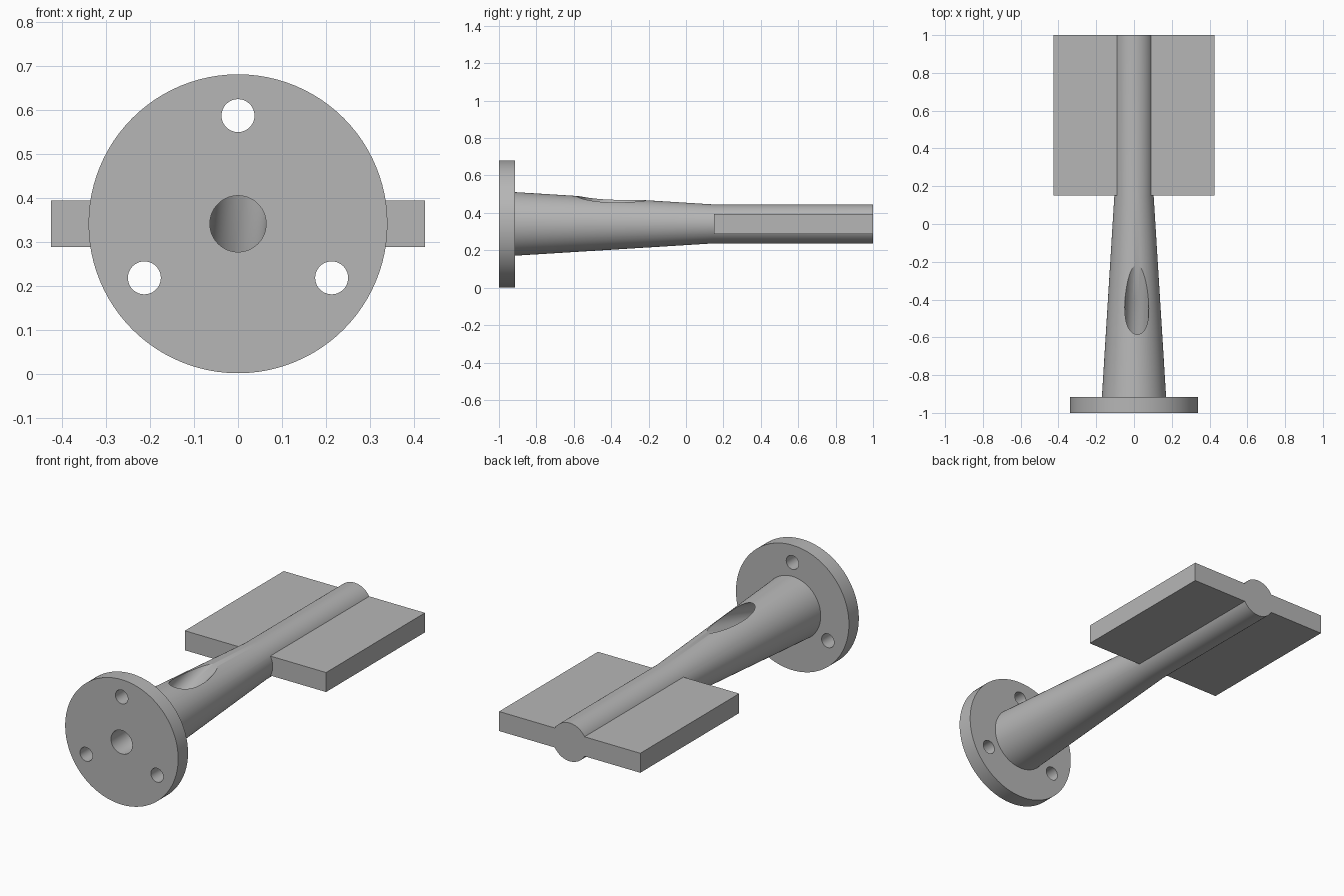
import bpy, bmesh, math

if "Cube" in bpy.data.objects:
    bpy.data.objects.remove(bpy.data.objects["Cube"])

AXIS_Z = 0.341
FLANGE_FRONT, FLANGE_BACK = -1.0, -0.915
BLADE_START, BACK_END = 0.15, 1.0
SHAFT_R = 0.104

metal = bpy.data.materials.new("plain grey metal")
metal.use_nodes = True
GREY = (0.47, 0.47, 0.47, 1)
metal.diffuse_color = GREY
metal.node_tree.nodes["Principled BSDF"].inputs["Base Color"].default_value = GREY


def finish(name, bm):
    bmesh.ops.recalc_face_normals(bm, faces=bm.faces)
    mesh = bpy.data.meshes.new(name)
    bm.to_mesh(mesh)
    bm.free()
    mesh.materials.append(metal)
    obj = bpy.data.objects.new(name, mesh)
    bpy.context.collection.objects.link(obj)
    return obj


def loft(name, stations, sides=96):
    """Capped round tube along y; each station is (y, radius, x, z above axis)."""
    bm = bmesh.new()
    rings = []
    for y, r, x, z in stations:
        angles = [2 * math.pi * i / sides for i in range(sides)]
        rings.append([bm.verts.new((x + r * math.cos(a), y, AXIS_Z + z + r * math.sin(a)))
                      for a in angles])
    for a, b in zip(rings, rings[1:]):
        for i in range(sides):
            j = (i + 1) % sides
            bm.faces.new((a[i], a[j], b[j], b[i]))
    bm.faces.new(rings[0])
    bm.faces.new(rings[-1])
    return finish(name, bm)


def combine(target, tool, operation):
    mod = target.modifiers.new(operation.title(), 'BOOLEAN')
    mod.operation, mod.solver, mod.object = operation, 'EXACT', tool
    bpy.ops.object.select_all(action='DESELECT')
    bpy.context.view_layer.objects.active = target
    target.select_set(True)
    bpy.ops.object.modifier_apply(modifier=mod.name)
    bpy.data.objects.remove(tool)


# Round flange, tapered neck and straight shaft turned in one piece
body = loft("flanged_shaft", [
    (FLANGE_FRONT, 0.34, 0, 0), (FLANGE_BACK, 0.34, 0, 0),
    (FLANGE_BACK, 0.17, 0, 0), (BLADE_START, SHAFT_R, 0, 0),
    (BACK_END, SHAFT_R, 0, 0)])

# Flat blade across the straight shaft
bm = bmesh.new()
bmesh.ops.create_cube(bm, size=1)
for v in bm.verts:
    v.co = (v.co.x * 0.85, (BLADE_START + BACK_END) / 2 + v.co.y * (BACK_END - BLADE_START),
            AXIS_Z + v.co.z * 0.106)
combine(body, finish("blade", bm), 'UNION')

# Three bolt holes through the flange
for k in range(3):
    a = math.radians(90 + 120 * k)
    x, z = 0.246 * math.cos(a), 0.246 * math.sin(a)
    hole = loft("bolt_hole", [(FLANGE_FRONT - 0.1, 0.0375, x, z),
                              (FLANGE_BACK + 0.02, 0.0375, x, z)], 48)
    combine(body, hole, 'DIFFERENCE')

# Bore entering the flange centre and climbing out of the top of the neck
bore = loft("bore", [(FLANGE_FRONT - 0.1, 0.064, 0, 0), (-0.885, 0.064, 0, 0),
                     (-0.4, 0.064, 0.016, 0.137), (0.0, 0.064, 0.029, 0.25)], 64)
combine(body, bore, 'DIFFERENCE')

bpy.ops.object.shade_smooth_by_angle(angle=math.radians(25))
